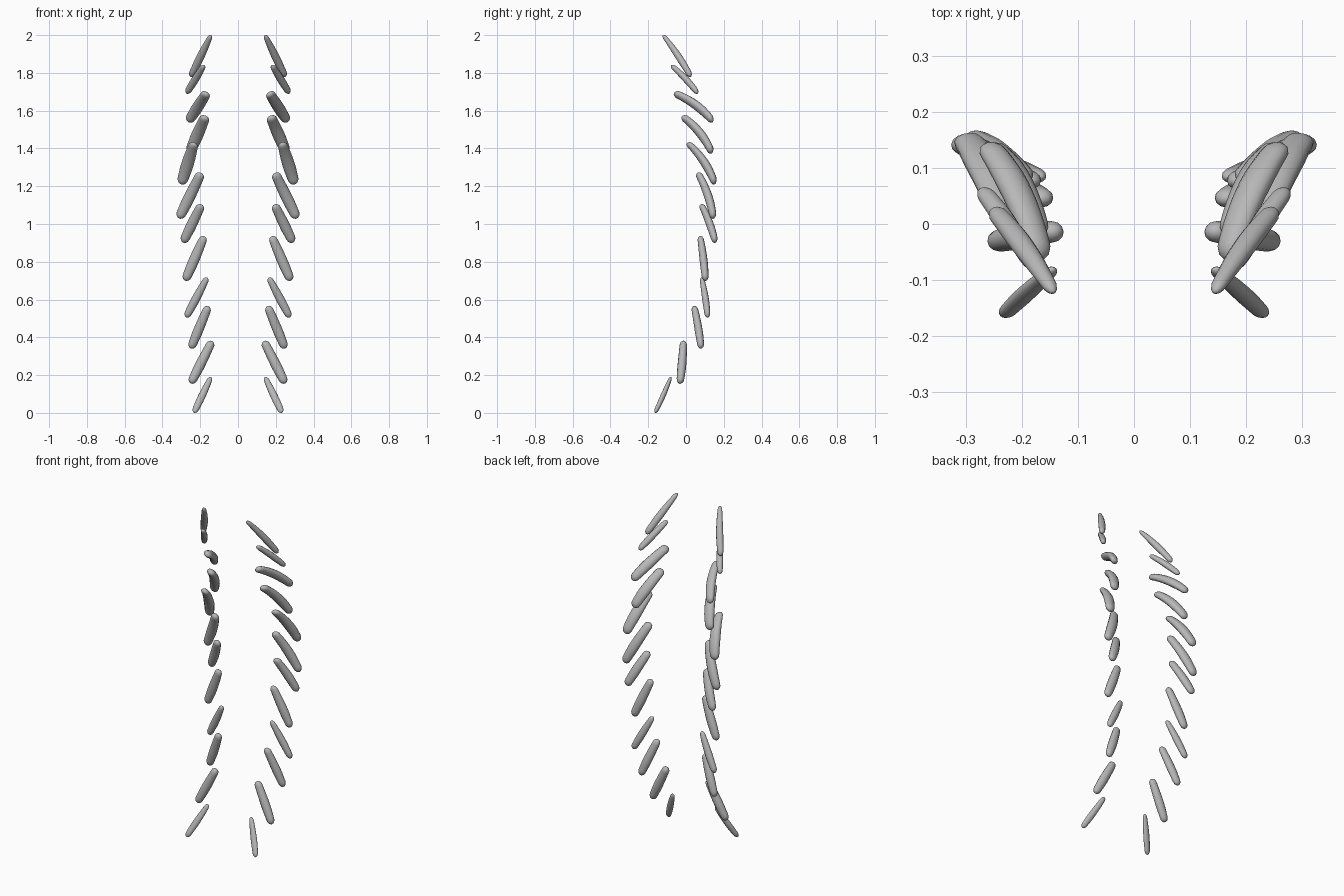
import bpy, bmesh, math
from mathutils import Vector

cube = bpy.data.objects.get("Cube")
if cube:
    bpy.data.objects.remove(cube)

# One plain grey for every blade
grey = bpy.data.materials.new("plain grey")
grey.use_nodes = True
colour = (0.48, 0.48, 0.48, 1)
grey.diffuse_color = colour
grey.node_tree.nodes["Principled BSDF"].inputs["Base Color"].default_value = colour

SIDES, RINGS = 12, 18

# Upper tip, lower tip, (width, thickness), taper of upper end, outward bend
BLADES = [
    ((.143, -.122, 2.0), (.25, .025, 1.78), (.042, .037), .55, .006),
    ((.18, -.078, 1.84), (.272, .062, 1.692), (.04, .034), .7, .006),
    ((.166, -.062, 1.693), (.262, .142, 1.543), (.06, .044), .8, .018),
    ((.172, -.02, 1.57), (.257, .137, 1.376), (.064, .046), .8, .018),
    ((.232, .008, 1.43), (.3, .153, 1.212), (.066, .046), .7, .017),
    ((.195, .063, 1.27), (.312, .145, 1.03), (.06, .045), .8, .012),
    ((.193, .08, 1.103), (.291, .155, .902), (.055, .041), .8, .007),
    ((.178, .075, .935), (.28, .103, .7), (.055, .042), .75, .003),
    ((.163, .083, .717), (.275, .115, .506), (.045, .036), .65, .003),
    ((.157, .043, .565), (.25, .08, .341), (.052, .042), .8, .003),
    ((.137, -.013, .38), (.25, -.032, .156), (.053, .046), .8, .002),
    ((.143, -.08, .19), (.233, -.163, .001), (.039, .028), .65, .002),
]


def blade(name, side, top, bottom, size, taper, bend):
    """A rounded, flattened, slightly bent blade that narrows to its top."""
    flip = Vector((side, 1, 1))
    a, b = Vector(top), Vector(bottom)
    along = (b - a).normalized()
    wide = Vector((0, 1, 0)).cross(along).normalized()
    thin = along.cross(wide)
    if thin.y < 0:
        thin.negate()
    length = (b - a).length
    verts, faces = [a * flip], []
    for i in range(1, RINGS):
        t = (1 - math.cos(math.pi * i / RINGS)) / 2
        centre = a.lerp(b, t) + thin * bend * 4 * t * (1 - t)
        # Blunt round ends, with the fullest part below the middle
        cap = min(1, t * length / .022, (1 - t) * length / .026)
        swell = taper + (1 - taper) * math.sin(min(t / .62, 1) * math.pi / 2)
        r = math.sqrt(1 - (1 - cap) ** 2) * swell * (1 - .18 * max(0, (t - .65) / .35))
        for k in range(SIDES):
            ang = math.tau * k / SIDES
            p = centre + (wide * math.cos(ang) * size[0] + thin * math.sin(ang) * size[1]) * r / 2
            verts.append(p * flip)
    verts.append(b * flip)
    last = len(verts) - 1
    for k in range(SIDES):
        n = (k + 1) % SIDES
        faces.append((0, 1 + n, 1 + k))
        for i in range(RINGS - 2):
            o = 1 + i * SIDES
            faces.append((o + k, o + n, o + SIDES + n, o + SIDES + k))
        o = last - SIDES
        faces.append((o + k, o + n, last))
    mesh = bpy.data.meshes.new(name)
    mesh.from_pydata(verts, [], faces)
    # Consistent outward normals and smooth shading
    bm = bmesh.new()
    bm.from_mesh(mesh)
    bmesh.ops.recalc_face_normals(bm, faces=bm.faces)
    for f in bm.faces:
        f.smooth = True
    bm.to_mesh(mesh)
    bm.free()
    mesh.materials.append(grey)
    bpy.context.collection.objects.link(bpy.data.objects.new(name, mesh))


# Two mirrored columns of blades
for label, side in (("left", 1), ("right", -1)):
    for i, spec in enumerate(BLADES, 1):
        blade(f"{label}_blade_{i:02d}", side, *spec)
